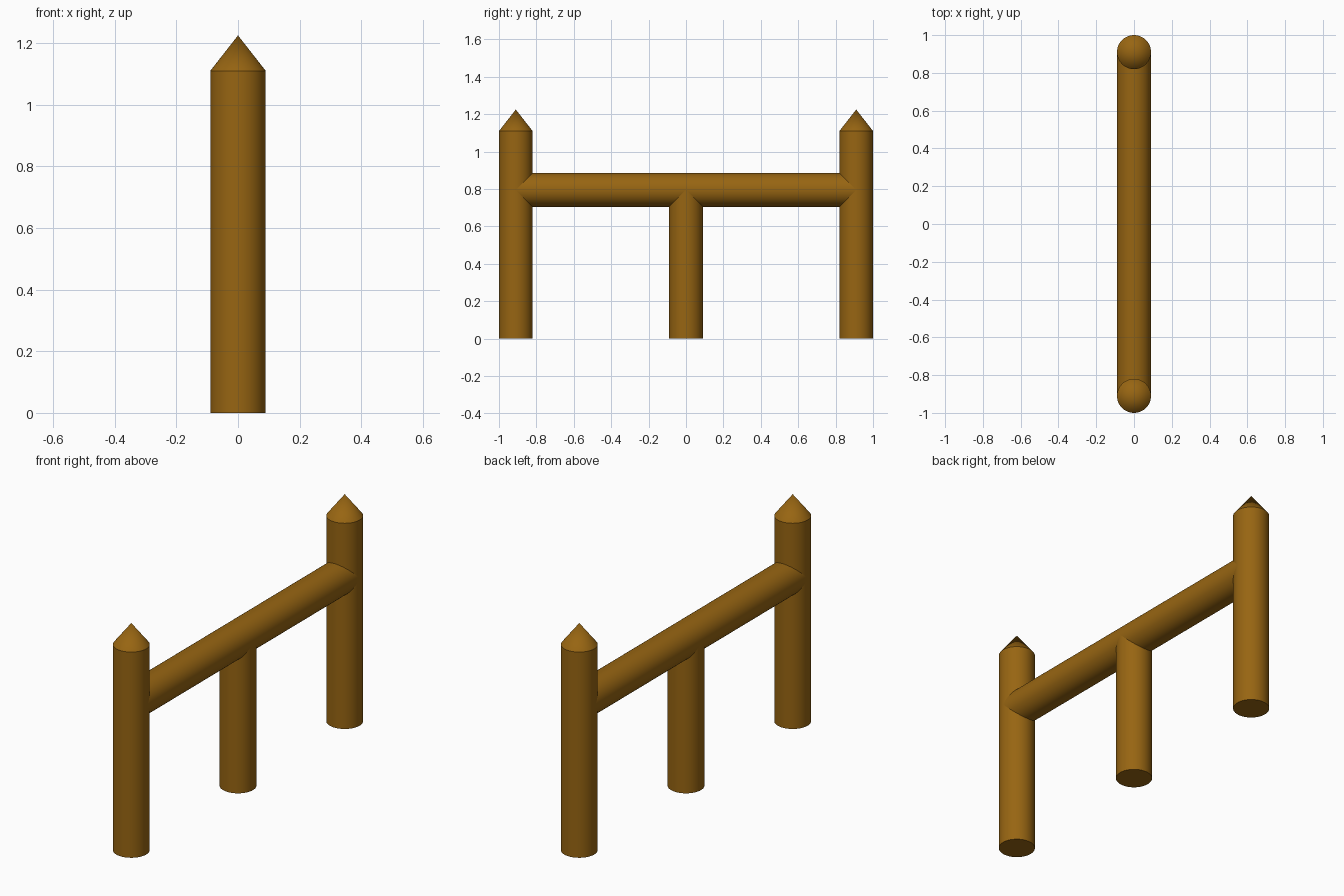
import bpy, bmesh, math

if "Cube" in bpy.data.objects:
    bpy.data.objects.remove(bpy.data.objects["Cube"])

R = 0.09          # log radius
POST_Y = 0.91     # end post offset
RAIL_Z = 0.795    # rail axis height
SIDES = 64

wood = bpy.data.materials.new("wood")
wood.diffuse_color = (0.31, 0.13, 0.006, 1)
wood.use_nodes = True
wood.node_tree.nodes["Principled BSDF"].inputs["Base Color"].default_value = wood.diffuse_color


def log(name, length, location, rotation=(0, 0, 0), tip=0.0):
    """Round log along local z from 0 to length, with an optional pointed tip."""
    bm = bmesh.new()
    bmesh.ops.create_circle(bm, cap_ends=True, segments=SIDES, radius=R)
    base = bm.faces[:][0]
    top = bmesh.ops.extrude_face_region(bm, geom=[base], use_keep_orig=True)["geom"]
    verts = [g for g in top if isinstance(g, bmesh.types.BMVert)]
    bmesh.ops.translate(bm, verts=verts, vec=(0, 0, length))
    if tip:
        cap = [g for g in top if isinstance(g, bmesh.types.BMFace)]
        apex = bmesh.ops.poke(bm, faces=cap)["verts"][0]
        apex.co.z = length + tip
    bmesh.ops.recalc_face_normals(bm, faces=bm.faces[:])
    mesh = bpy.data.meshes.new(name)
    bm.to_mesh(mesh)
    bm.free()
    mesh.materials.append(wood)
    obj = bpy.data.objects.new(name, mesh)
    obj.location, obj.rotation_euler = location, rotation
    bpy.context.collection.objects.link(obj)
    bpy.ops.object.select_all(action="DESELECT")
    obj.select_set(True)
    bpy.context.view_layer.objects.active = obj
    bpy.ops.object.shade_smooth_by_angle(angle=math.radians(30))
    return obj


# Pointed end posts
for name, y in (("front_post", -POST_Y), ("back_post", POST_Y)):
    log(name, 1.11, (0, y, 0), tip=0.115)

# Short middle support, ending inside the rail
log("middle_post", RAIL_Z, (0, 0, 0))

# Horizontal rail between the end posts
log("rail", 2 * POST_Y, (0, -POST_Y, RAIL_Z), (-math.pi / 2, 0, 0))
